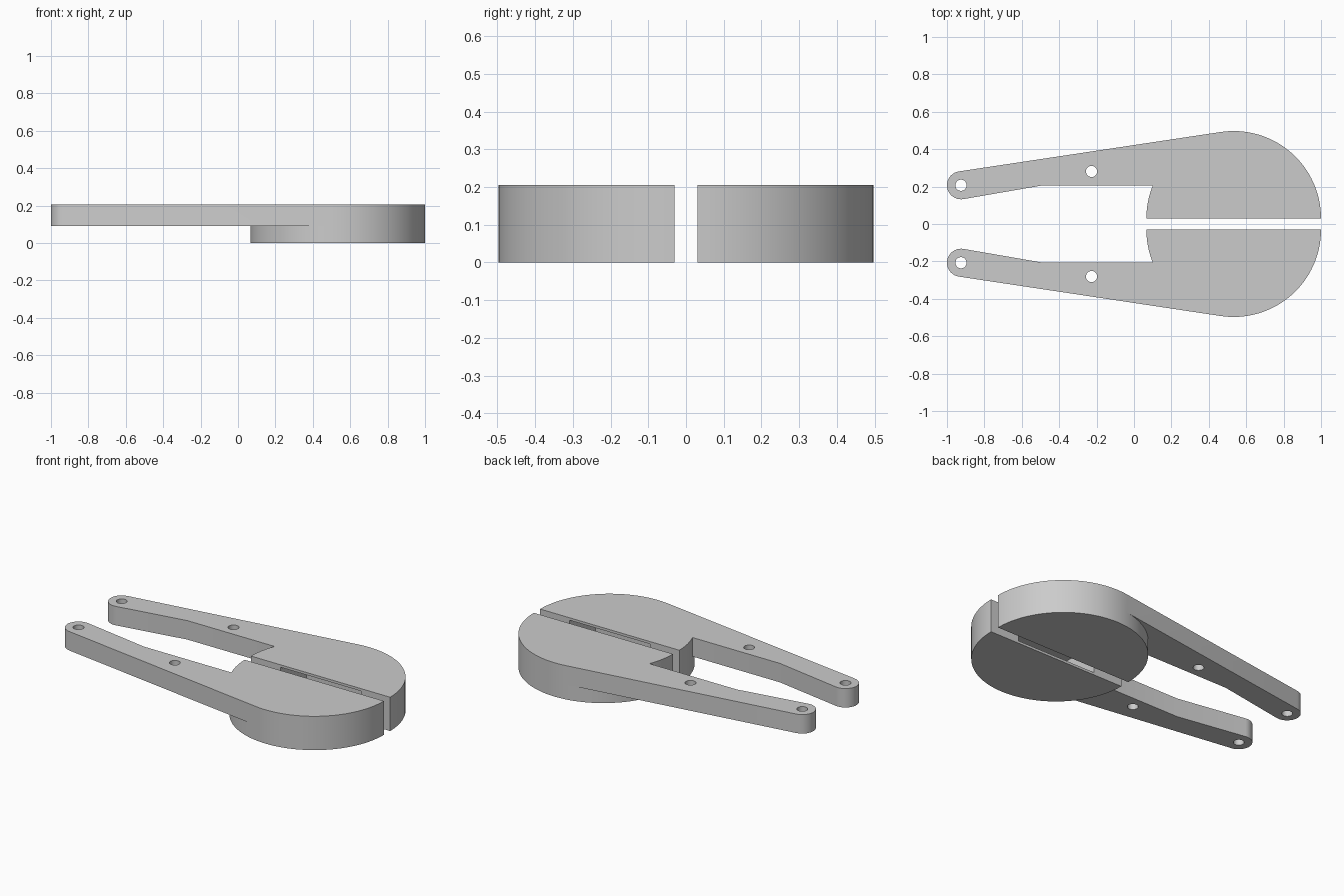
import bpy, bmesh
from math import sin, cos, asin, radians, degrees
from mathutils import Matrix

cube = bpy.data.objects.get("Cube")
if cube:
    bpy.data.objects.remove(cube)

GAP = 0.03                       # half the slot between the jaws
DISC, DISC_R = (0.533, GAP), 0.467
TIP, TIP_R = (-0.925, 0.207), 0.075
INNER_Y = 0.207                  # straight inner edge of the arm
STEP, TOP = 0.09, 0.205          # arm underside and top
TANGENT = 98.5                   # where the arm leaves the disc
NOTCH = 180 - degrees(asin((INNER_Y - GAP) / DISC_R))

grey = bpy.data.materials.new("plain_grey")
grey.use_nodes = True
colour = (0.6, 0.6, 0.6, 1)
grey.diffuse_color = colour
grey.node_tree.nodes["Principled BSDF"].inputs["Base Color"].default_value = colour


def arc(centre, r, a0, a1, n):
    angles = [radians(a0 + (a1 - a0) * i / n) for i in range(n + 1)]
    return [(centre[0] + r * cos(a), centre[1] + r * sin(a)) for a in angles]


def add_prism(faces, outline, z0, z1):
    """Add a prism; walls shared with an earlier prism cancel out."""
    low = [(round(x, 5), round(y, 5), z0) for x, y in outline]
    high = [(x, y, z1) for x, y, _ in low]
    n = len(low)
    new = [low[::-1], high]
    new += [[low[i], low[(i + 1) % n], high[(i + 1) % n], high[i]] for i in range(n)]
    for f in new:
        key = frozenset(f)
        if key in faces:
            del faces[key]
        else:
            faces[key] = f


def mesh_object(name, bm):
    mesh = bpy.data.meshes.new(name)
    bm.to_mesh(mesh)
    bm.free()
    obj = bpy.data.objects.new(name, mesh)
    bpy.context.collection.objects.link(obj)
    return obj


def cut(obj, bm):
    """Subtract a temporary cutter from the object."""
    cutter = mesh_object("cutter", bm)
    cutter.hide_render = True
    mod = obj.modifiers.new("cut", 'BOOLEAN')
    mod.operation, mod.solver, mod.object = 'DIFFERENCE', 'EXACT', cutter
    bpy.ops.object.select_all(action='DESELECT')
    bpy.context.view_layer.objects.active = obj
    obj.select_set(True)
    bpy.ops.object.modifier_apply(modifier=mod.name)
    bpy.data.objects.remove(cutter)


def clamp_half(name, side):
    # half disc with an arm running out from its upper part
    outer = arc(DISC, DISC_R, 0, TANGENT, 32)
    joint = arc(DISC, DISC_R, TANGENT, NOTCH, 18)
    end = arc(DISC, DISC_R, NOTCH, 180, 7)
    half_disc = outer + joint[1:] + end[1:]
    arm = (arc(TIP, TIP_R, TANGENT, 280, 20) + [(-0.485, INNER_Y)] + joint[::-1])
    faces = {}
    add_prism(faces, half_disc, 0, STEP)
    add_prism(faces, half_disc, STEP, TOP)
    add_prism(faces, arm, STEP, TOP)

    bm = bmesh.new()
    verts = {}
    for f in faces.values():
        for p in f:
            if p not in verts:
                verts[p] = bm.verts.new((p[0], p[1] * side, p[2]))
        bm.faces.new([verts[p] for p in f])
    bmesh.ops.recalc_face_normals(bm, faces=bm.faces)
    obj = mesh_object(name, bm)
    obj.data.materials.append(grey)

    # two through holes in the arm
    for x, y in (TIP, (-0.227, 0.281)):
        bm = bmesh.new()
        bmesh.ops.create_cone(bm, cap_ends=True, segments=32, radius1=0.03,
                              radius2=0.03, depth=1,
                              matrix=Matrix.Translation((x, y * side, 0)))
        cut(obj, bm)

    # blind pocket in the slot face
    bm = bmesh.new()
    bmesh.ops.create_cube(bm, size=1,
                          matrix=Matrix.Translation((0.533, 0.14 * side, TOP / 2))
                          @ Matrix.Diagonal((0.54, 0.28, TOP - 0.03, 1)))
    cut(obj, bm)
    bpy.ops.object.shade_smooth_by_angle(angle=radians(25))


clamp_half("back_clamp_half", 1)
clamp_half("front_clamp_half", -1)
